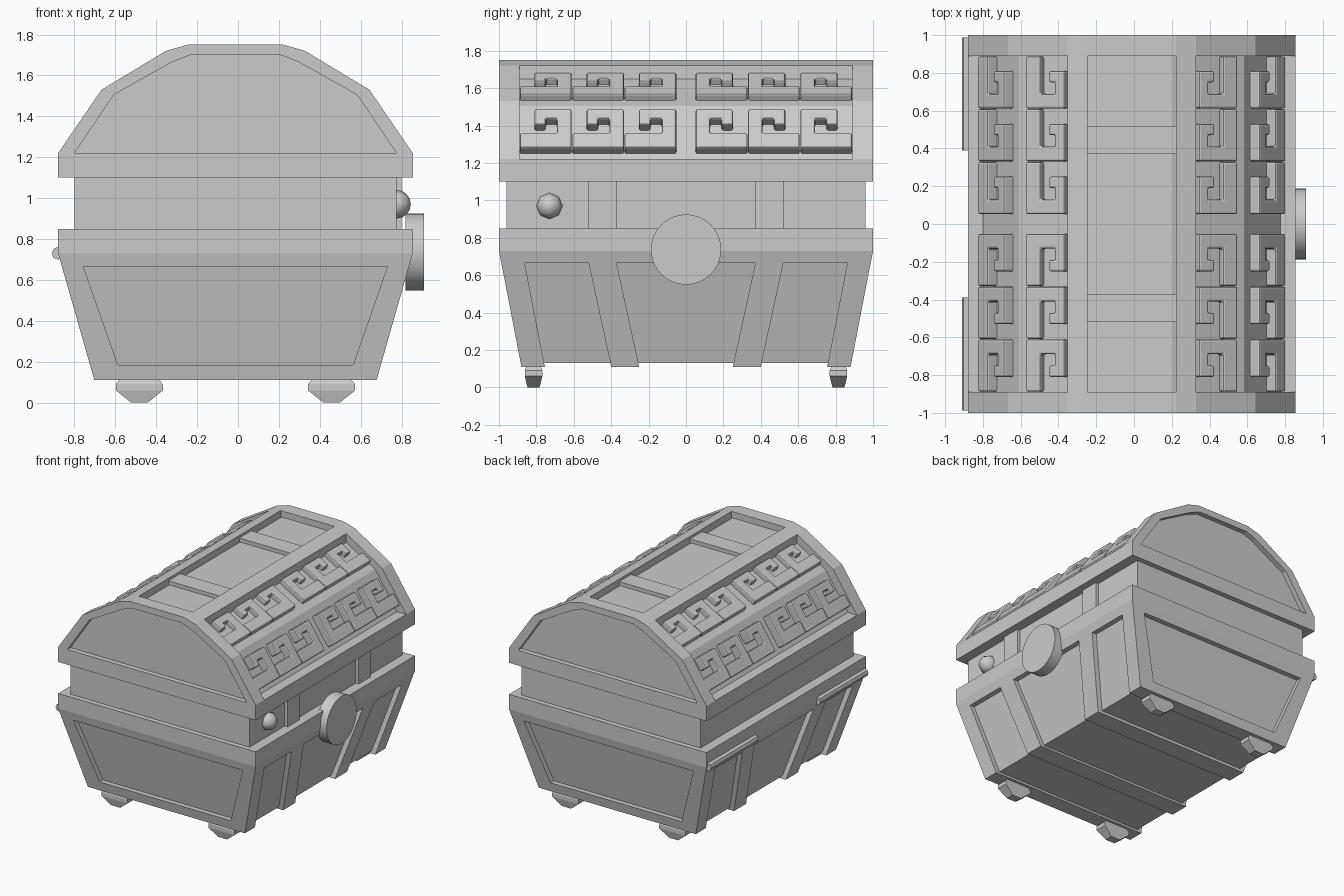
import bpy, bmesh, math
from mathutils import Vector

if "Cube" in bpy.data.objects:
    bpy.data.objects.remove(bpy.data.objects["Cube"])

CX = -0.0125  # chest body centre line
grey = bpy.data.materials.new("stone_grey")
grey.diffuse_color = (0.6, 0.6, 0.6, 1)
grey.use_nodes = True
grey.node_tree.nodes["Principled BSDF"].inputs["Base Color"].default_value = grey.diffuse_color


def finish(name, bm):
    bmesh.ops.recalc_face_normals(bm, faces=bm.faces)
    me = bpy.data.meshes.new(name)
    bm.to_mesh(me)
    bm.free()
    me.materials.append(grey)
    ob = bpy.data.objects.new(name, me)
    bpy.context.collection.objects.link(ob)
    return ob


def loft(name, loops):
    """Skin matching loops of points and cap both ends."""
    bm = bmesh.new()
    rows = [[bm.verts.new(p) for p in loop] for loop in loops]
    n = len(rows[0])
    for a, b in zip(rows, rows[1:]):
        for i in range(n):
            j = (i + 1) % n
            bm.faces.new((a[i], a[j], b[j], b[i]))
    bm.faces.new(rows[0])
    bm.faces.new(rows[-1])
    return finish(name, bm)


def rect(x0, x1, y0, y1, z):
    return [(x0, y0, z), (x1, y0, z), (x1, y1, z), (x0, y1, z)]


def wide(hx, y0, y1, z):
    return rect(CX - hx, CX + hx, y0, y1, z)


def section(points, y):
    """Cross-section in the xz plane at depth y (a number or a function of z)."""
    return [(CX + x, y(z) if callable(y) else y, z) for x, z in points]


def mirrored(half):
    return half + [(-x, z) for x, z in reversed(half)]


# Tapered base: recessed core, straps around it, framed ends
def slope_y(z):
    return 0.88 + 0.12 * (z - 0.11) / 0.62


def slope_x(z):
    return 0.69 + 0.177 * (z - 0.11) / 0.62


loft("base_core", [wide(slope_x(z) - 0.04, -slope_y(z) + 0.1, slope_y(z) - 0.1, z)
                   for z in (0.13, 0.70)])
base_outer = mirrored([(0.69, 0.11), (0.867, 0.73)])
base_inner = mirrored([(0.575, 0.185), (0.745, 0.67)])
for s in (-1, 1):
    loft("base_end_frame", [
        section(base_outer, lambda z: s * (slope_y(z) - 0.125)),
        section(base_outer, lambda z: s * slope_y(z)),
        section(base_inner, lambda z: s * slope_y(z)),
        section(base_inner, lambda z: s * (slope_y(z) - 0.04))])
    strap = [wide(hx, s * a, s * b, z)
             for hx, a, b, z in ((0.69, 0.25, 0.40, 0.11), (0.867, 0.385, 0.535, 0.73))]
    loft("base_strap", strap)

# Rim and neck
loft("rim", [wide(slope_x(0.665), -slope_y(0.665), slope_y(0.665), 0.665),
             wide(0.867, -1, 1, 0.73), wide(0.867, -1, 1, 0.85)])
loft("neck", [wide(0.787, -0.96, 0.96, z) for z in (0.84, 1.11)])
for s in (-1, 1):
    loft("neck_band", [rect(0.7, 0.80, s * 0.37, s * 0.52, z) for z in (0.84, 1.11)])

# Lid: base slab, recessed core, framed ends, top rails and cross bands
lid_outer = mirrored([(0.867, 1.22), (0.655, 1.53), (0.34, 1.72), (0.235, 1.75)])
half_inner = [(0.787, 1.22), (0.595, 1.505), (0.31, 1.665), (0.22, 1.70)]
lid_inner = mirrored(half_inner)
loft("lid_base", [wide(0.867, -1, 1, z) for z in (1.10, 1.22)])
loft("lid_core", [section(lid_inner, y) for y in (-0.9, 0.9)])
for s in (-1, 1):
    loft("lid_end_frame", [section(lid_outer, s * 0.89), section(lid_outer, s),
                           section(lid_inner, s), section(lid_inner, s * 0.96)])
    rail = [(s * 0.235, 1.68), (s * 0.235, 1.75), (s * 0.34, 1.72), (s * 0.34, 1.63)]
    loft("lid_rail", [section(rail, y) for y in (-0.895, 0.895)])
    loft("lid_cross_band", [wide(0.24, s * 0.37, s * 0.52, z) for z in (1.68, 1.73)])

# Raised key pattern: one hooked outline repeated on the four sloping panels
KEY = [(0, 0), (1, 0), (1, 1), (0.28, 1), (0.28, 0.6), (0.5, 0.6),
       (0.5, 0.75), (0.72, 0.75), (0.72, 0.38), (0, 0.38)]


def key(side, half, col, foot, head, start, length, thick):
    foot, head = Vector(foot), Vector(head)
    up = (head - foot).normalized()
    out = Vector((up.y, -up.x))
    y_open = 0.052 + 0.28 * col + 0.276
    loops = []
    for h in (-0.01, thick):
        loop = []
        for u, v in KEY:
            p = foot + up * (start + v * length) + out * h
            loop.append((CX + side * p.x, half * (y_open - 0.276 * u), p.y))
        loops.append(loop)
    ob = loft("key_ornament", loops)
    mod = ob.modifiers.new("soft_edge", 'BEVEL')
    mod.width = 0.01
    mod.segments = 2


for side in (-1, 1):
    for half in (-1, 1):
        for col in range(3):
            key(side, half, col, half_inner[0], half_inner[1], 0.036, 0.25, 0.06)
            key(side, half, col, half_inner[1], half_inner[2], 0.06, 0.235, 0.04)


# Round lock plate, knob and hinge rods
def cylinder(name, centre, r, length, sides, axis):
    loops = []
    for e in (-0.5, 0.5):
        loop = []
        for i in range(sides):
            a = 2 * math.pi * i / sides
            c, d = r * math.cos(a), r * math.sin(a)
            off = (e * length, c, d) if axis == 'X' else (c, e * length, d)
            loop.append(Vector(centre) + Vector(off))
        loops.append(loop)
    ob = loft(name, loops)
    for o in bpy.context.selected_objects:
        o.select_set(False)
    ob.select_set(True)
    bpy.context.view_layer.objects.active = ob
    bpy.ops.object.shade_smooth_by_angle(angle=math.radians(35))


cylinder("lock_plate", (0.865, 0, 0.737), 0.188, 0.09, 32, 'X')
for s in (-1, 1):
    cylinder("hinge_rod", (-0.88, s * 0.688, 0.73), 0.031, 0.60, 8, 'Y')

bm = bmesh.new()
bmesh.ops.create_uvsphere(bm, u_segments=8, v_segments=8, radius=0.07)
for v in bm.verts:
    v.co = Vector((v.co.z, v.co.y, v.co.x)) + Vector((0.775, -0.73, 0.97))
for f in bm.faces:
    f.smooth = True
finish("knob", bm)

# Feet
for sx in (-1, 1):
    for sy in (-1, 1):
        x, y = CX + sx * 0.47, sy * 0.815
        loft("foot", [rect(x - hx, x + hx, y - hy, y + hy, z) for hx, hy, z in
                      ((0.04, 0.032, 0), (0.115, 0.047, 0.06),
                       (0.115, 0.047, 0.09), (0.09, 0.035, 0.12))])
